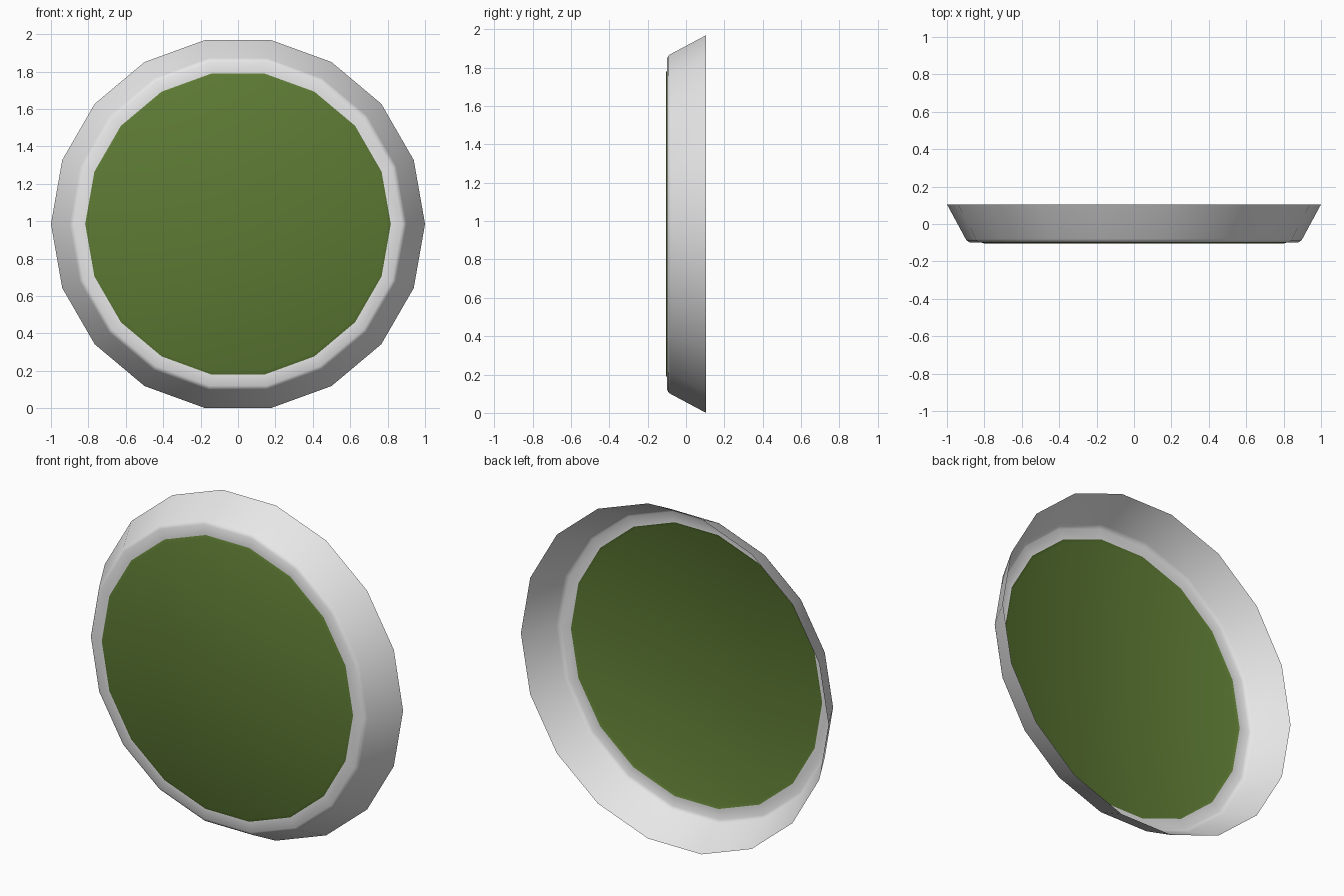
import bpy, bmesh, math

if "Cube" in bpy.data.objects:
    bpy.data.objects.remove(bpy.data.objects["Cube"])

SIDES = 18
CENTRE_Z = math.sin(math.radians(80))


def material(name, rgb):
    m = bpy.data.materials.new(name)
    m.diffuse_color = (*rgb, 1)
    m.use_nodes = True
    m.node_tree.nodes["Principled BSDF"].inputs["Base Color"].default_value = m.diffuse_color
    return m


def lathe(name, profile, mat, cap=False):
    """Turn (radius, y) points around the y axis into an open sheet."""
    bm = bmesh.new()
    rings = []
    for r, y in profile:
        rings.append([bm.verts.new((r * math.cos(a), y, CENTRE_Z + r * math.sin(a)))
                      for a in (2 * math.pi * i / SIDES for i in range(SIDES))])
    for a, b in zip(rings, rings[1:]):
        for i in range(SIDES):
            j = (i + 1) % SIDES
            bm.faces.new((a[i], b[i], b[j], a[j]))
    if cap:
        bm.faces.new(rings[-1])
    # make the outside face the front
    bm.normal_update()
    flip = [f for f in bm.faces if f.normal.y > 0]
    bmesh.ops.reverse_faces(bm, faces=flip)
    for f in bm.faces:
        f.smooth = True
    mesh = bpy.data.meshes.new(name)
    bm.to_mesh(mesh)
    bm.free()
    mesh.materials.append(mat)
    ob = bpy.data.objects.new(name, mesh)
    bpy.context.collection.objects.link(ob)
    return ob


grey = material("light grey", (0.8, 0.8, 0.8))
green = material("olive green", (0.11, 0.195, 0.034))

# Flared rim, hollow at the back, with a small bevel and a front lip
lathe("flared_rim", [(1.0, 0.105), (0.9, -0.08), (0.893, -0.09),
                     (0.878, -0.098), (0.817, -0.098)], grey)

# Slightly raised centre panel, seen from both sides
lathe("centre_panel", [(0.817, -0.098), (0.80, -0.105)], green, cap=True)
